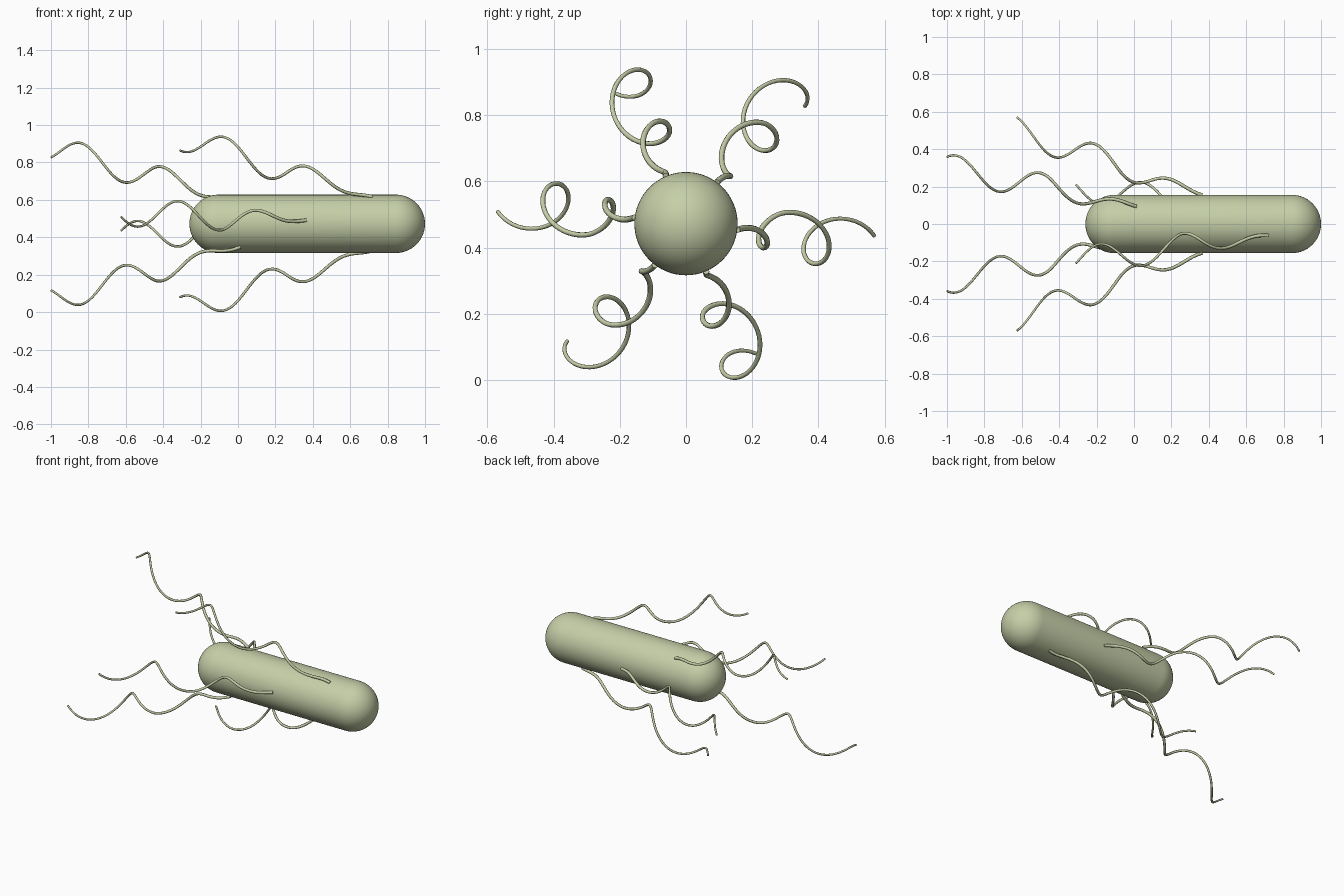
import bpy, bmesh
from math import sin, cos, pi, radians
from mathutils import Matrix

if "Cube" in bpy.data.objects:
    bpy.data.objects.remove(bpy.data.objects["Cube"])

R, ZC = 0.156, 0.472          # body radius and axis height
X0, X1 = -0.26, 1.0           # body ends

mat = bpy.data.materials.new("pale_olive")
mat.diffuse_color = (0.56, 0.62, 0.39, 1)
mat.use_nodes = True
mat.node_tree.nodes["Principled BSDF"].inputs["Base Color"].default_value = mat.diffuse_color


def capsule_body():
    """Rod with round ends, lathed around the x axis."""
    n = 14
    prof = [(X0 + R - R * cos(a), R * sin(a)) for a in (i * pi / 2 / n for i in range(n + 1))]
    prof += [(X1 - R + R * sin(a), R * cos(a)) for a in (i * pi / 2 / n for i in range(n + 1))]
    bm = bmesh.new()
    vs = [bm.verts.new((x, 0, r)) for x, r in prof]
    es = [bm.edges.new(p) for p in zip(vs, vs[1:])]
    bmesh.ops.spin(bm, geom=vs + es, cent=(0, 0, 0), axis=(1, 0, 0),
                   angle=2 * pi, steps=64, use_duplicate=False)
    bmesh.ops.remove_doubles(bm, verts=bm.verts, dist=1e-4)
    bmesh.ops.recalc_face_normals(bm, faces=bm.faces)
    for f in bm.faces:
        f.smooth = True
    me = bpy.data.meshes.new("cell_body")
    bm.to_mesh(me)
    bm.free()
    ob = bpy.data.objects.new("cell_body", me)
    ob.location.z = ZC
    me.materials.append(mat)
    bpy.context.collection.objects.link(ob)


def flagellum(i, root_x, tip_x):
    """Tapered helix trailing backwards and outwards from the body side."""
    base = radians(53 + 60 * i)
    n = 90
    cu = bpy.data.curves.new(f"flagellum_{i + 1}", 'CURVE')
    cu.dimensions = '3D'
    cu.bevel_depth = 1.0
    cu.bevel_resolution = 2
    cu.use_fill_caps = True
    sp = cu.splines.new('POLY')
    sp.points.add(n)
    for k, p in enumerate(sp.points):
        s = k / n
        amp = 0.073 * min(1, s / 0.45)
        th = base - radians(120 * i) - 2 * pi * 2.26 * s
        r = R + 0.348 * s
        p.co = (root_x + (tip_x - root_x) * s,
                r * cos(base) + amp * cos(th),
                ZC + r * sin(base) + amp * sin(th), 1)
        p.radius = 0.0095 - 0.0035 * s
    cu.materials.append(mat)
    ob = bpy.data.objects.new(cu.name, cu)
    bpy.context.collection.objects.link(ob)


capsule_body()
# Three root stations along the body, each used on opposite sides
stations = [(0.012, -1.0), (0.72, -0.31), (0.365, -0.625)]
for i in range(6):
    flagellum(i, *stations[i % 3])
